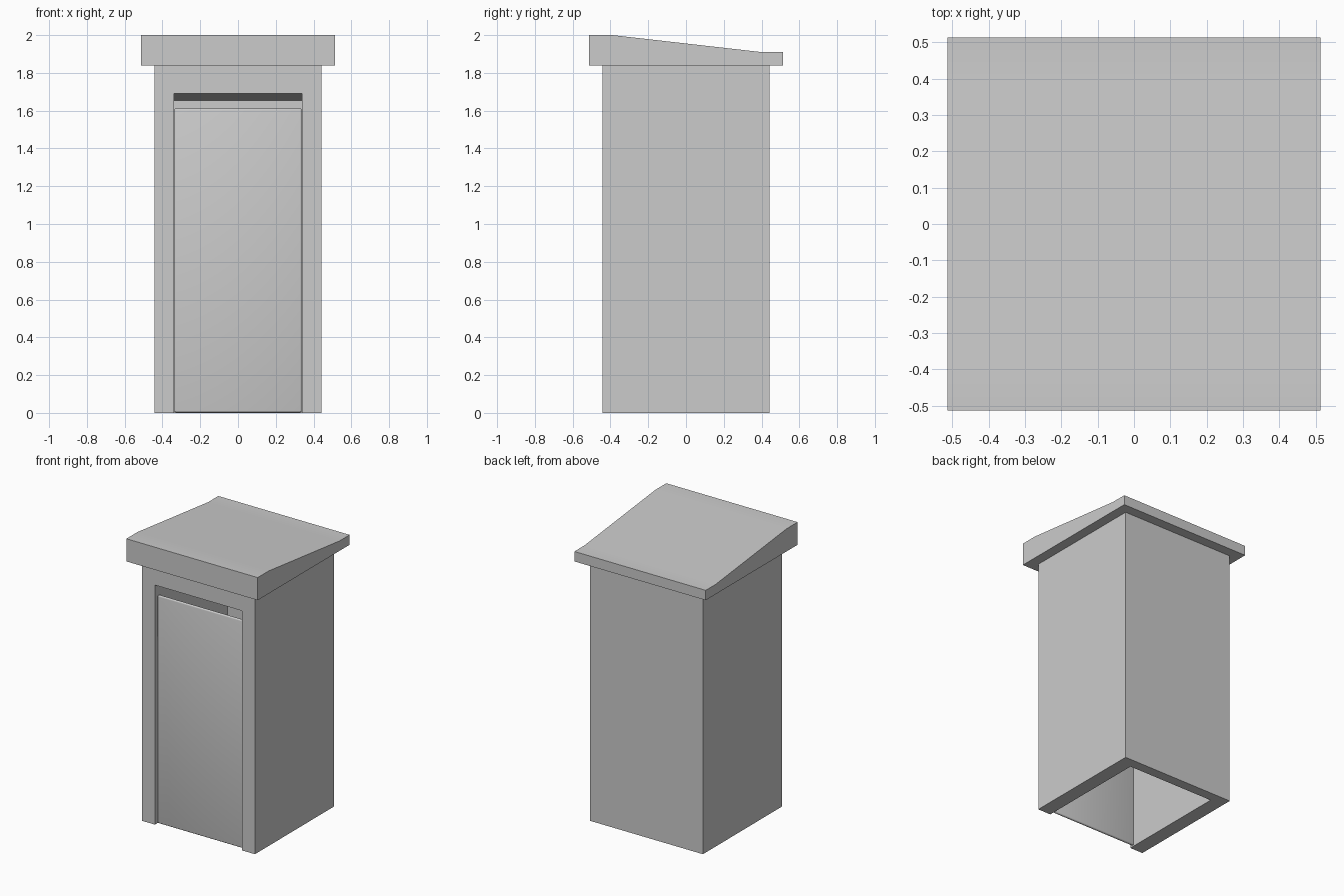
import bpy, bmesh, math

if "Cube" in bpy.data.objects:
    bpy.data.objects.remove(bpy.data.objects["Cube"])


def prism(name, profile, half_width):
    """Extrude a side profile of (y, z) points along x, centred on x = 0."""
    bm = bmesh.new()
    face = bm.faces.new([bm.verts.new((-half_width, y, z)) for y, z in profile])
    side = bmesh.ops.extrude_face_region(bm, geom=[face])
    moved = [v for v in side["geom"] if isinstance(v, bmesh.types.BMVert)]
    bmesh.ops.translate(bm, verts=moved, vec=(2 * half_width, 0, 0))
    bmesh.ops.recalc_face_normals(bm, faces=bm.faces)
    mesh = bpy.data.meshes.new(name)
    bm.to_mesh(mesh)
    bm.free()
    obj = bpy.data.objects.new(name, mesh)
    bpy.context.collection.objects.link(obj)
    return obj


def activate(obj):
    bpy.ops.object.select_all(action='DESELECT')
    obj.select_set(True)
    bpy.context.view_layer.objects.active = obj


def box_profile(y0, y1, z0, z1):
    return [(y0, z0), (y1, z0), (y1, z1), (y0, z1)]


# Booth walls, hollowed out through the floor and the front
walls = prism("booth_walls", box_profile(-0.442, 0.442, 0, 1.84), 0.442)
hollow = prism("hollow_cutter", [(-0.6, -0.1), (0.37, -0.1), (0.37, 1.65),
                                 (-0.442, 1.692), (-0.6, 1.70)], 0.34)
hollow.hide_render = True
cut = walls.modifiers.new("hollow", 'BOOLEAN')
cut.operation = 'DIFFERENCE'
cut.solver = 'EXACT'
cut.object = hollow
activate(walls)
bpy.ops.object.modifier_apply(modifier=cut.name)
bpy.data.objects.remove(hollow)

# Sloping overhanging roof, softly shaded across its shallow creases
roof = prism("roof", [(-0.513, 1.84), (0.513, 1.84), (0.513, 1.91),
                      (0.40, 1.91), (-0.39, 2.0), (-0.513, 2.0)], 0.513)
activate(roof)
bpy.ops.object.shade_smooth_by_angle(angle=math.radians(30))

# Thin recessed door with rounded edges
door = prism("door", box_profile(-0.420, -0.400, 0.003, 1.612), 0.337)
bevel = door.modifiers.new("rounded_edges", 'BEVEL')
bevel.width = 0.008
bevel.segments = 3
activate(door)
bpy.ops.object.modifier_apply(modifier=bevel.name)
bpy.ops.object.shade_smooth_by_angle(angle=math.radians(35))
